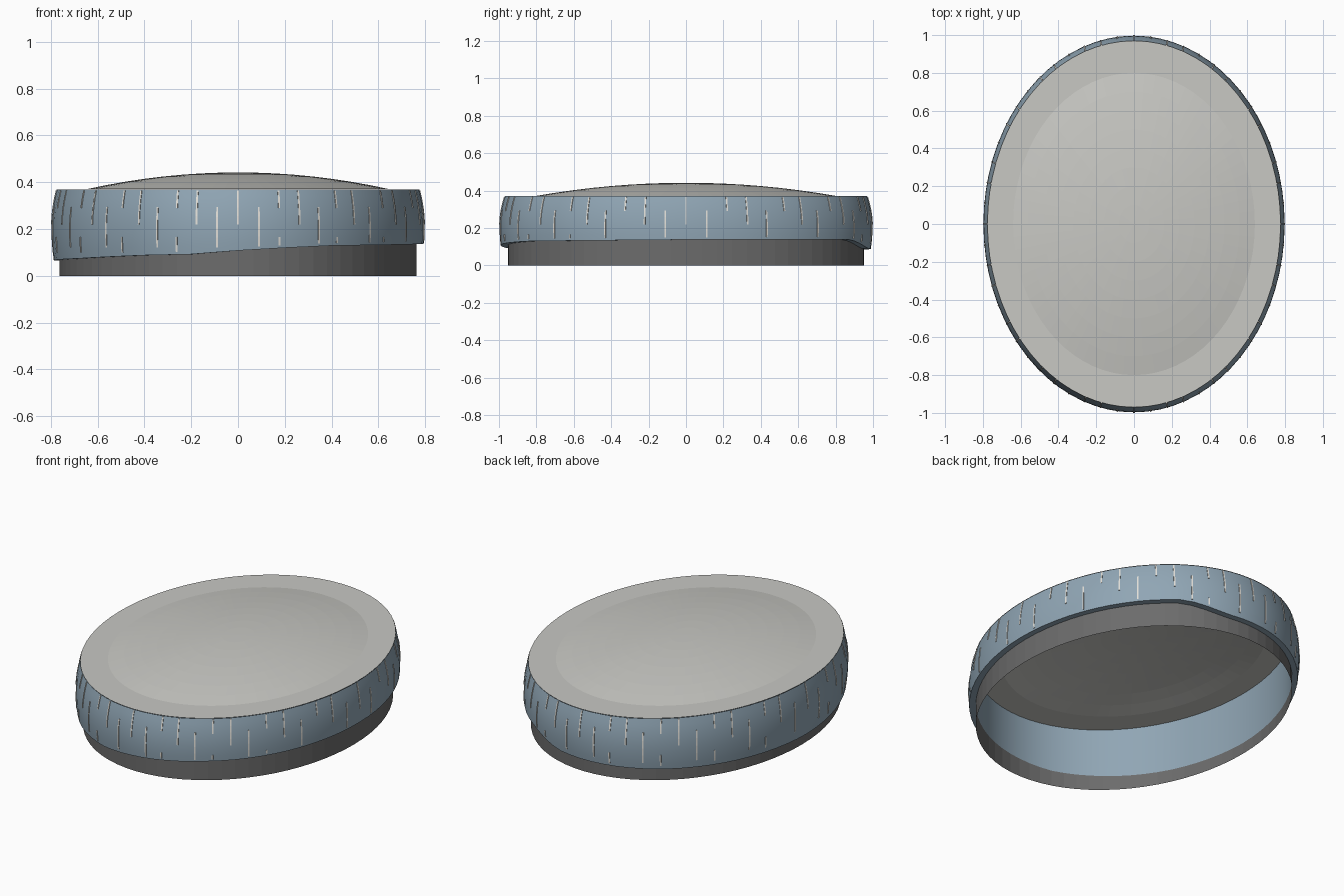
import bpy, bmesh, math

if "Cube" in bpy.data.objects:
    bpy.data.objects.remove(bpy.data.objects["Cube"])

SIDES = 72
TOP = 0.37
INNER = 0.953


def material(name, rgb):
    m = bpy.data.materials.new(name)
    m.use_nodes = True
    m.diffuse_color = (*rgb, 1)
    m.node_tree.nodes["Principled BSDF"].inputs["Base Color"].default_value = (*rgb, 1)
    return m


blue = material("slate_blue", (0.28, 0.38, 0.46))
dark = material("dark_grey", (0.15, 0.15, 0.15))
pale = material("pale_grey", (0.58, 0.58, 0.55))
cream = material("cream", (0.75, 0.73, 0.68))


def oval(t, r, z):
    return (0.8 * r * math.cos(t), r * math.sin(t), z)


# Lower edge of the band: angle in degrees, height
EDGE = [(-180, .066), (-150, .074), (-120, .088), (-105, .092), (-90, .108),
        (-75, .12), (-60, .129), (0, .138), (62, .14), (78, .092),
        (120, .08), (180, .066)]


def edge(t):
    a = (math.degrees(t) + 180) % 360 - 180
    for (a0, z0), (a1, z1) in zip(EDGE, EDGE[1:]):
        if a <= a1:
            return z0 + (z1 - z0) * (a - a0) / (a1 - a0)
    return EDGE[-1][1]


def bulge(z):
    if z > 0.2:
        return 0.997 - 0.028 * ((z - 0.2) / 0.17) ** 2
    return 0.997 - 0.012 * ((0.2 - z) / 0.13) ** 2


def finish(bm, name, mat, smooth):
    me = bpy.data.meshes.new(name)
    bm.to_mesh(me)
    bm.free()
    me.materials.append(mat)
    ob = bpy.data.objects.new(name, me)
    bpy.context.collection.objects.link(ob)
    if smooth:
        bpy.ops.object.select_all(action='DESELECT')
        ob.select_set(True)
        bpy.context.view_layer.objects.active = ob
        bpy.ops.object.shade_smooth_by_angle(angle=math.radians(30))
    return ob


def loft(name, rings, mat, smooth=False, apex=None):
    """Skin oval rings; each ring maps an angle to (radius, height)."""
    bm = bmesh.new()
    angles = [2 * math.pi * i / SIDES for i in range(SIDES)]
    rows = [[bm.verts.new(oval(t, *ring(t))) for t in angles] for ring in rings]
    for a, b in zip(rows, rows[1:]):
        for i in range(SIDES):
            j = (i + 1) % SIDES
            bm.faces.new((a[i], a[j], b[j], b[i]))
    if apex is not None:
        tip = bm.verts.new((0, 0, apex))
        for i in range(SIDES):
            bm.faces.new((rows[-1][i], rows[-1][(i + 1) % SIDES], tip))
    return finish(bm, name, mat, smooth)


# Dark base wall, open underneath
loft("base_wall", [lambda t: (INNER, 0), lambda t: (INNER, edge(t))], dark)


# Bulging band with a sloping lower edge
def band_ring(u):
    def ring(t):
        z = edge(t) + (TOP - edge(t)) * u
        return bulge(z), z
    return ring


loft("outer_band",
     [lambda t: (INNER, TOP), lambda t: (INNER, edge(t))]
     + [band_ring(i / 8) for i in range(9)], blue, True)

# Flat rim and shallow dome on top
DOME, RISE = 0.8, 0.07


def cap_ring(r):
    return lambda t: (r, TOP + 0.002 + RISE * max(0, 1 - (r / DOME) ** 2))


loft("domed_lid", [cap_ring(r / 10) for r in (9.7, 8, 7, 6, 5, 4, 3, 2, 1)],
     pale, apex=TOP + 0.002 + RISE)

# Thin upright marks around the band, in a staggered pattern
PATTERN = [[(.22, .365)], [(.12, .295)], [(.29, .365), (.1, .165)]]
COUNT, QUARTER = 56, 14
bm = bmesh.new()
for k in range(COUNT):
    t = 2 * math.pi * k / COUNT
    half = 0.004 / math.hypot(0.8 * math.sin(t), math.cos(t))
    for low, high in PATTERN[k % QUARTER % 3]:
        low = max(low, edge(t) + 0.012)
        if high - low < 0.02:
            continue
        prev = None
        for i in range(5):
            z = low + (high - low) * i / 4
            r = bulge(z) + 0.003
            row = [bm.verts.new(oval(t + s * half, q, z))
                   for s, q in ((-1, r - .006), (-1, r), (1, r), (1, r - .006))]
            if prev:
                for j in range(3):
                    bm.faces.new((prev[j], prev[j + 1], row[j + 1], row[j]))
            else:
                bm.faces.new(row[::-1])
            prev = row
        bm.faces.new(prev)
bmesh.ops.recalc_face_normals(bm, faces=bm.faces)
finish(bm, "band_marks", cream, False)
